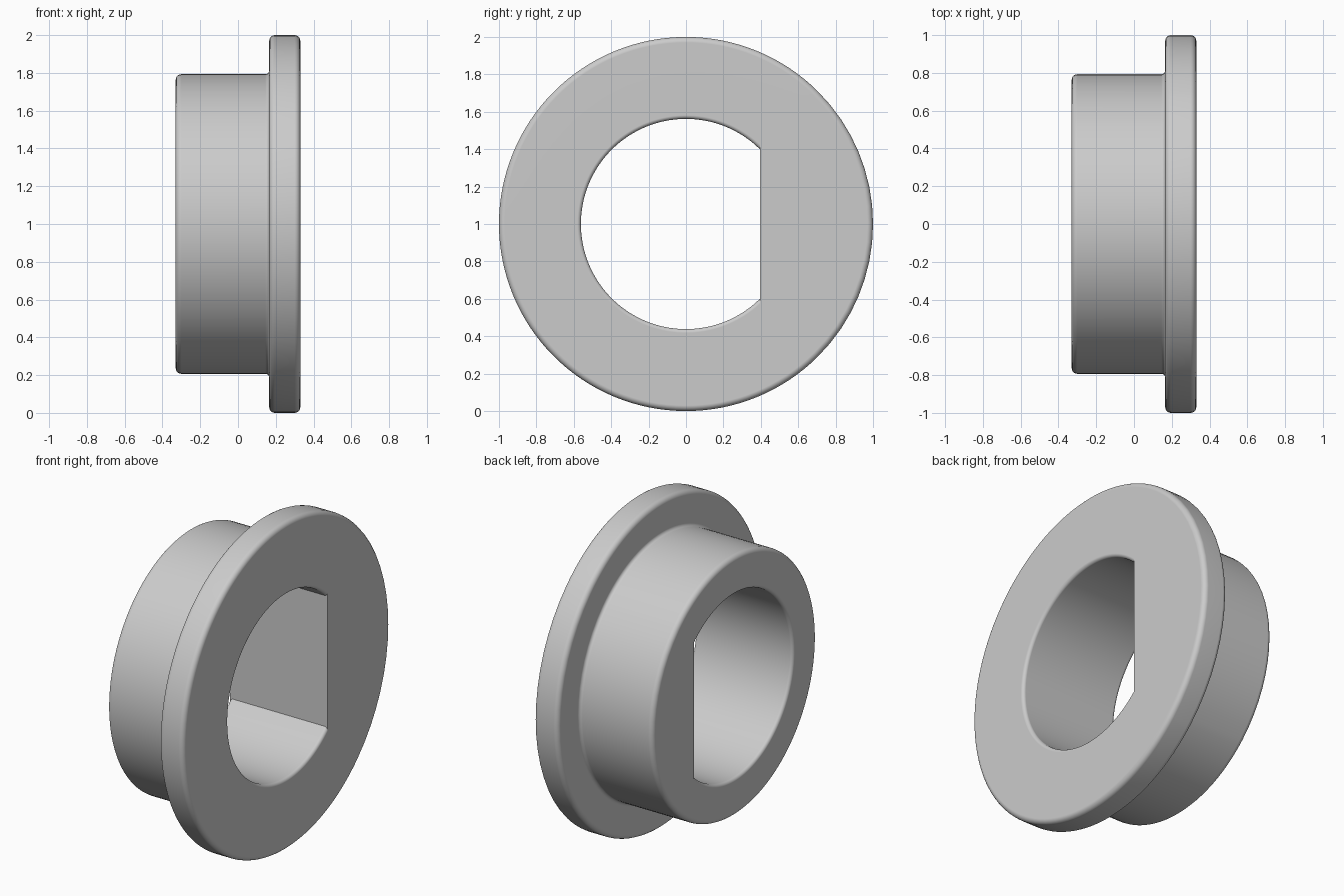
import bpy, bmesh
from math import sin, cos, tan, acos, pi, radians

cube = bpy.data.objects.get("Cube")
if cube:
    bpy.data.objects.remove(cube)

HALF, STEP = 0.33, 0.165        # bushing half length, back of the flange
FLANGE, SLEEVE, BORE = 1.0, 0.793, 0.562
FLAT = 0.395                    # distance of the bore flat from the axis
ROUND, FILLET = 0.03, 0.02
ARC_STEPS, FLAT_STEPS, ROUND_STEPS = 96, 16, 5


def corner(cx, cr, rad, start, end):
    """Quarter arc in the (x, radius) profile, angles in degrees."""
    pts = []
    for i in range(ROUND_STEPS + 1):
        a = radians(start + (end - start) * i / ROUND_STEPS)
        pts.append((cx + rad * cos(a), cr + rad * sin(a)))
    return pts


def ring(bm, x, r, is_bore):
    """One loop of vertices; bore loops are cut off by the flat."""
    edge = acos(FLAT / (r if is_bore else BORE))
    angles = [-edge + 2 * edge * i / FLAT_STEPS for i in range(FLAT_STEPS)]
    angles += [edge + (2 * pi - 2 * edge) * i / ARC_STEPS for i in range(ARC_STEPS)]
    verts = []
    for i, a in enumerate(angles):
        if is_bore and i < FLAT_STEPS:
            y, z = FLAT, FLAT * tan(a)
        else:
            y, z = r * cos(a), r * sin(a)
        verts.append(bm.verts.new((x, y, z + FLANGE)))
    return verts


# Outer profile from the sleeve end to the flange face
outer = corner(-HALF + ROUND, SLEEVE - ROUND, ROUND, 180, 90)
outer += corner(STEP - FILLET, SLEEVE + FILLET, FILLET, -90, 0)
outer += corner(STEP + ROUND, FLANGE - ROUND, ROUND, 180, 90)
outer += corner(HALF - ROUND, FLANGE - ROUND, ROUND, 90, 0)
# Bore profile back again, with rounded mouths
bore = corner(HALF - FILLET, BORE + FILLET, FILLET, 0, -90)
bore += corner(-HALF + FILLET, BORE + FILLET, FILLET, -90, -180)

# Flanged bushing with a D-shaped bore
bm = bmesh.new()
rings = [ring(bm, x, r, False) for x, r in outer]
rings += [ring(bm, x, r, True) for x, r in bore]
count = ARC_STEPS + FLAT_STEPS
for k, a in enumerate(rings):
    b = rings[(k + 1) % len(rings)]
    for i in range(count):
        j = (i + 1) % count
        bm.faces.new((a[i], a[j], b[j], b[i]))
bmesh.ops.recalc_face_normals(bm, faces=bm.faces)
mesh = bpy.data.meshes.new("flanged_bushing")
bm.to_mesh(mesh)
bm.free()
bushing = bpy.data.objects.new("flanged_bushing", mesh)
bpy.context.collection.objects.link(bushing)

# Plain grey
grey = bpy.data.materials.new("light_grey")
grey.use_nodes = True
colour = (0.6, 0.6, 0.6, 1)
grey.diffuse_color = colour
grey.node_tree.nodes["Principled BSDF"].inputs["Base Color"].default_value = colour
mesh.materials.append(grey)

# Smooth rounds, flat end faces
bpy.ops.object.select_all(action="DESELECT")
bushing.select_set(True)
bpy.context.view_layer.objects.active = bushing
bpy.ops.object.shade_smooth_by_angle(angle=radians(30))
weighted = bushing.modifiers.new("flat_end_normals", "WEIGHTED_NORMAL")
weighted.keep_sharp = True
